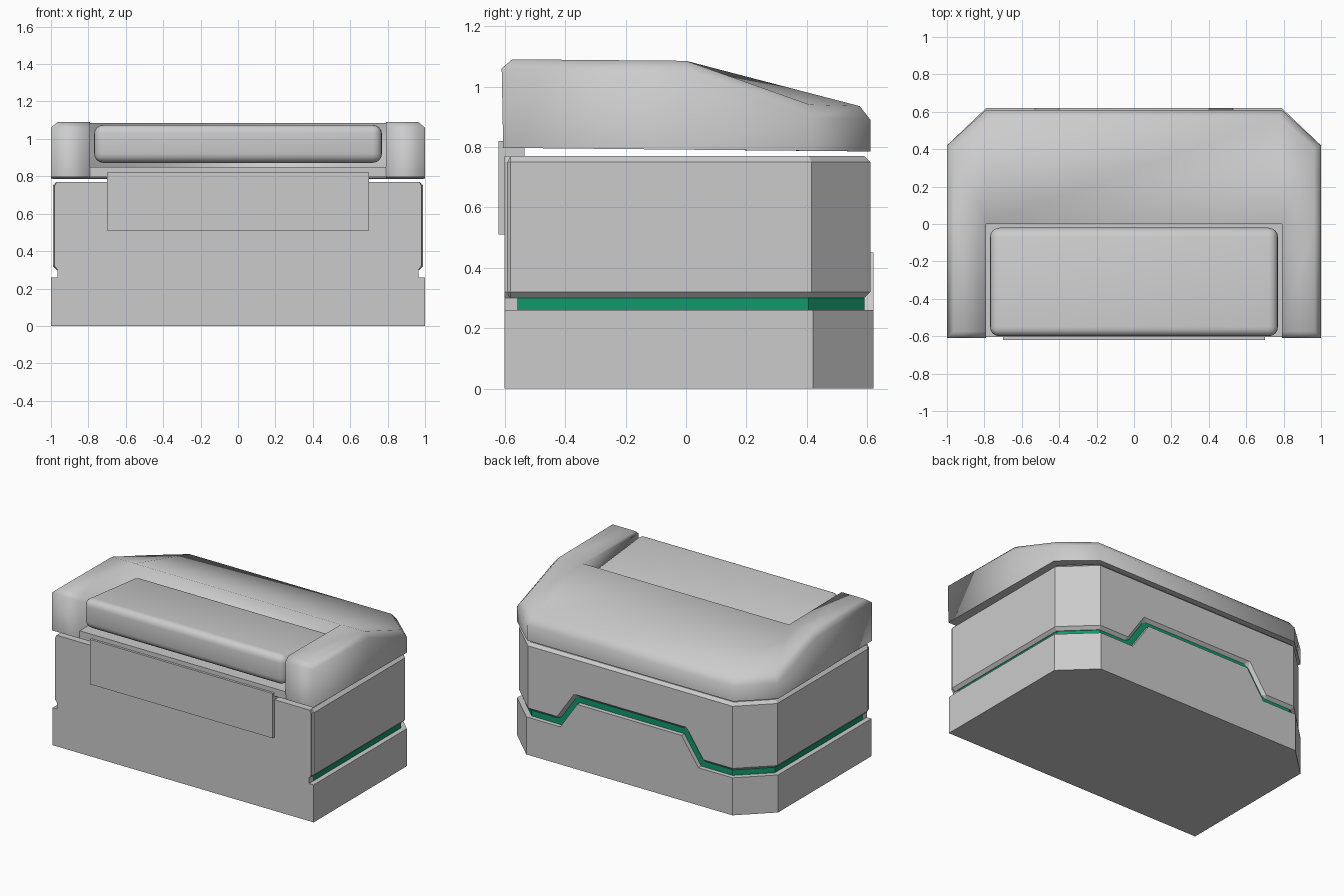
import bpy, bmesh
from mathutils import Vector

if "Cube" in bpy.data.objects:
    bpy.data.objects.remove(bpy.data.objects["Cube"])


def finish(name, bm, smooth=None):
    bmesh.ops.recalc_face_normals(bm, faces=bm.faces)
    me = bpy.data.meshes.new(name)
    bm.to_mesh(me)
    bm.free()
    ob = bpy.data.objects.new(name, me)
    bpy.context.collection.objects.link(ob)
    return ob


def mirrored(half):
    """Close a right-hand profile with its mirror image."""
    return half + [(-x, z) for x, z in reversed(half)]


def extrude_front(name, half, y0, y1, cut=None):
    """Extrude a front profile along y, optionally chamfering the back corners at (x, y)->(x, y)."""
    bm = bmesh.new()
    f = bm.faces.new([bm.verts.new((x, y0, z)) for x, z in mirrored(half)])
    r = bmesh.ops.extrude_face_region(bm, geom=[f])
    for v in r["geom"]:
        if isinstance(v, bmesh.types.BMVert):
            v.co.y = y1
    if cut:
        (xa, ya), (xb, yb) = cut
        for s in (1, -1):
            n = Vector((s * (yb - ya), xa - xb, 0))
            res = bmesh.ops.bisect_plane(bm, geom=bm.verts[:] + bm.edges[:] + bm.faces[:],
                                         plane_co=(s * xa, ya, 0), plane_no=n, clear_outer=True)
            edges = [e for e in res["geom_cut"] if isinstance(e, bmesh.types.BMEdge)]
            bmesh.ops.holes_fill(bm, edges=edges, sides=0)
    return finish(name, bm)


def bevel(ob, width, segments=1, angle=0.87):
    m = ob.modifiers.new("bevel", "BEVEL")
    m.width, m.segments, m.limit_method, m.angle_limit = width, segments, "ANGLE", angle


def box(name, x, y0, y1, z0, z1):
    return extrude_front(name, [(x, z0), (x, z1)], y0, y1)


# Lower body with a raised step at the back
extrude_front("lower_body", [(1, 0), (1, .26), (.53, .26), (.40, .45)], -.6, .62,
              ((1, .42), (.79, .62)))

# Upper body, notched to follow the step, with chamfered edges
upper = extrude_front("upper_body", [(.42, .49), (.55, .30), (.99, .30), (.99, .77)], -.6, .61,
                      ((.99, .415), (.785, .61)))
bevel(upper, .02)

# Green core showing in the seam
core = extrude_front("seam_core", [(.965, .1), (.965, .6)], -.56, .59,
                     ((.965, .405), (.77, .59)))
green = bpy.data.materials.new("seam_green")
green.diffuse_color = (.005, .32, .15, 1)
green.use_nodes = True
green.node_tree.nodes["Principled BSDF"].inputs["Base Color"].default_value = green.diffuse_color
core.data.materials.append(green)

# Flush front plate and the latch panel on it
extrude_front("front_plate", [(.999, .001), (.999, .26), (.965, .26), (.965, .30), (.98, .32),
                              (.98, .75), (.97, .77)], -.601, -.56)
box("latch_panel", .7, -.62, -.535, .51, .82)

# Lid: U-shaped shell with chamfered rim and sloping back
bottom = [(.79, -.605, .797), (1, -.605, .797), (1, 0, .791), (1, .42, .787), (.79, .61, .785)]
rim = [(.79, -.61, 1.06), (1, -.61, 1.06), (1, 0, 1.05), (1, .42, .895), (.79, .61, .89)]
top = [(.79, -.575, 1.09), (.965, -.575, 1.09), (.965, 0, 1.085), (.965, .41, .94), (.775, .575, .935)]
bm = bmesh.new()
halves = []
for s in (1, -1):
    b, r, t = [[bm.verts.new((s * x, y, z)) for x, y, z in ring] for ring in (bottom, rim, top)]
    ib, it = bm.verts.new((s * .79, 0, .791)), bm.verts.new((s * .79, 0, 1.085))
    for lo, hi in ((b, r), (r, t)):
        for i in range(4):
            bm.faces.new((lo[i], lo[i + 1], hi[i + 1], hi[i]))
    bm.faces.new((t[0], t[1], t[2], it))
    bm.faces.new((it, t[2], t[3]))
    bm.faces.new((it, t[3], t[4]))
    bm.faces.new((b[0], r[0], t[0], it, ib))
    bm.faces.new((b[0], b[1], b[2], ib))
    bm.faces.new((ib, b[2], b[3], b[4]))
    halves.append((b[4], r[4], t[4], it, ib))
for i in range(5):
    j = (i + 1) % 5
    bm.faces.new((halves[0][i], halves[0][j], halves[1][j], halves[1][i]))
lid = finish("lid_shell", bm)
for p in lid.data.polygons:
    p.use_smooth = p.normal.z > -.8

# Floor of the lid opening
box("lid_floor", .79, -.604, 0, .797, .85)

# Rounded pad in the lid opening, lower towards the back
pad = box("lid_pad", .77, -.6, -.02, .872, 1.08)
for v in pad.data.vertices:
    if v.co.z > 1 and v.co.y > -.3:
        v.co.z = 1.02
bevel(pad, .05, 4, .5)
for p in pad.data.polygons:
    p.use_smooth = True
